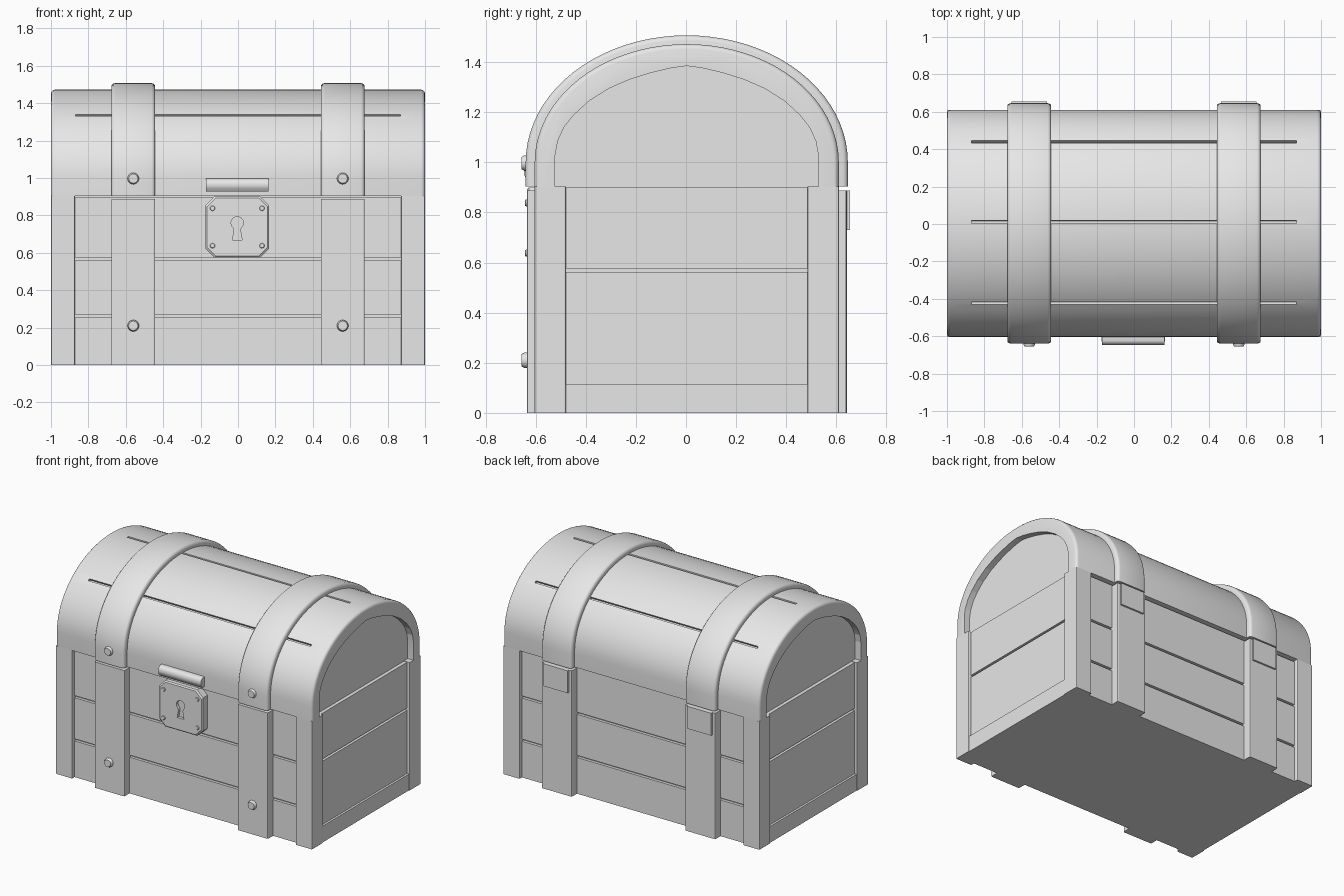
import bpy, bmesh, math
from mathutils import Matrix

if "Cube" in bpy.data.objects:
    bpy.data.objects.remove(bpy.data.objects["Cube"])

grey = bpy.data.materials.new("plain grey")
grey.diffuse_color = (0.8, 0.8, 0.8, 1)
grey.use_nodes = True
grey.node_tree.nodes["Principled BSDF"].inputs["Base Color"].default_value = grey.diffuse_color
YC = 0.003  # depth centre of the chest body


def finish(name, bm, smooth=False):
    bmesh.ops.recalc_face_normals(bm, faces=bm.faces)
    me = bpy.data.meshes.new(name)
    bm.to_mesh(me)
    bm.free()
    me.materials.append(grey)
    ob = bpy.data.objects.new(name, me)
    bpy.context.collection.objects.link(ob)
    if smooth:
        shade(ob)
    return ob


def shade(ob):
    bpy.ops.object.select_all(action='DESELECT')
    ob.select_set(True)
    bpy.context.view_layer.objects.active = ob
    bpy.ops.object.shade_smooth_by_angle(angle=math.radians(35))


def box(name, x, y, z, bevel=0.0):
    bm = bmesh.new()
    bmesh.ops.create_cube(bm, size=1)
    for v in bm.verts:
        for i, r in enumerate((x, y, z)):
            v.co[i] = (r[0] + r[1]) / 2 + v.co[i] * (r[1] - r[0])
    if bevel:
        # round only the upright edges
        es = [e for e in bm.edges if abs(e.verts[0].co.z - e.verts[1].co.z) > 1e-4]
        bmesh.ops.bevel(bm, geom=es, offset=bevel, segments=2, profile=0.5, affect='EDGES')
    return finish(name, bm)


def loft(name, rings, smooth=False):
    """Skin a list of matching closed point rings and cap both ends."""
    bm = bmesh.new()
    vs = [[bm.verts.new(p) for p in r] for r in rings]
    n = len(vs[0])
    for a, b in zip(vs, vs[1:]):
        for i in range(n):
            j = (i + 1) % n
            bm.faces.new((a[i], a[j], b[j], b[i]))
    bm.faces.new(vs[0])
    bm.faces.new(vs[-1])
    return finish(name, bm, smooth)


def arch(a, b, z0, inset):
    """Upright sides with an elliptical top."""
    a, b = a - inset, b - inset
    pts = [(YC + a, z0)]
    for i in range(41):
        t = math.pi * i / 40
        pts.append((YC + a * math.cos(t), 1.0 + b * math.sin(t)))
    return pts + [(YC - a, z0)]


def arch_bar(name, x0, x1, a, b, r):
    steps = [(r * (1 - math.cos(t)), r * (1 - math.sin(t)))
             for t in (0, math.pi / 6, math.pi / 3, math.pi / 2)]
    secs = [(x0 + d, i) for d, i in steps] + [(x1 - d, i) for d, i in reversed(steps)]
    return loft(name, [[(x, y, z) for y, z in arch(a, b, 0.903, i)] for x, i in secs], True)


def cut(target, cutters):
    for c in cutters:
        m = target.modifiers.new("cut", 'BOOLEAN')
        m.operation, m.solver, m.object = 'DIFFERENCE', 'EXACT', c
        bpy.context.view_layer.objects.active = target
        bpy.ops.object.modifier_apply(modifier=m.name)
        bpy.data.objects.remove(c)


def disc(name, x, y0, y1, z, r, n=16):
    """Short round stud along y, slightly domed at its front (y0)."""
    rings = []
    for y, k in ((y1, 1), (y0 + (y1 - y0) * 0.3, 1), (y0, 0.8)):
        rings.append([(x + r * k * math.cos(2 * math.pi * i / n), y,
                       z + r * k * math.sin(2 * math.pi * i / n)) for i in range(n)])
    return loft(name, rings, True)


# Body core and planks
box("body_core", (-0.955, 0.955), (YC - 0.56, YC + 0.56), (0, 0.904))
for i, z in enumerate(((0, 0.255), (0.27, 0.56), (0.575, 0.895))):
    box(f"long_plank_{i}", (-0.9, 0.9), (YC - 0.58, YC + 0.58), z)
for s, side in ((-1, "left"), (1, "right")):
    ends = sorted((s * 0.9, s * 0.98))
    for i, z in enumerate(((0.0, 0.562), (0.577, 0.9))):
        box(f"{side}_end_plank_{i}", ends, (YC - 0.5, YC + 0.5), z)
    box(f"{side}_base_rail", sorted((s * 0.9, s * 0.995)), (YC - 0.49, YC + 0.49), (0, 0.115))
    # Corner posts
    for t, face in ((-1, "front"), (1, "back")):
        box(f"{face}_{side}_post", sorted((s * 0.872, s)),
            sorted((YC + t * 0.482, YC + t * 0.607)), (0, 0.903), 0.006)

# Barrel lid with recessed ends and plank grooves
lid = arch_bar("lid", -1, 1, 0.607, 0.472, 0.02)
half = [(0.525, 0.8), (0.525, 1.03), (0.515, 1.085), (0.49, 1.14), (0.45, 1.19),
        (0.39, 1.245), (0.31, 1.295), (0.23, 1.33), (0.145, 1.357), (0.06, 1.377)]
gable = half + [(0, 1.385)] + [(-y, z) for y, z in reversed(half)]
cutters = []
for s in (-1, 1):
    cutters.append(loft("recess_cutter", [[(x, y + YC, z) for y, z in gable]
                                          for x in (s * 0.955, s * 1.1)]))
for y in (-0.424, 0.01, 0.44):
    top = 1 + 0.472 * math.sqrt(1 - ((y - YC) / 0.607) ** 2)
    c = box("groove_cutter", (-0.868, 0.868), (-0.0075, 0.0075), (-0.02, 0.05))
    tilt = math.atan2((y - YC) / 0.607 ** 2, (top - 1) / 0.472 ** 2)
    c.data.transform(Matrix.Translation((0, y, top)) @ Matrix.Rotation(-tilt, 4, 'X'))
    cutters.append(c)
cut(lid, cutters)
shade(lid)

# Straps, rivets and hinge plates
for s, side in ((-1, "left"), (1, "right")):
    x0, x1 = sorted((s * 0.56 - 0.1175, s * 0.56 + 0.1175))
    arch_bar(f"{side}_lid_strap", x0, x1, 0.643, 0.507, 0.02)
    box(f"{side}_front_strap", (x0, x1), (-0.635, -0.56), (0, 0.888), 0.008)
    box(f"{side}_back_strap", (x0, x1), (0.56, 0.642), (0, 0.888), 0.008)
    box(f"{side}_hinge_plate", (s * 0.56 - 0.095, s * 0.56 + 0.095), (0.62, 0.655), (0.73, 0.888))
    for z in (0.21, 0.997):
        disc(f"{side}_rivet", s * 0.56, -0.656, -0.62, z, 0.031)

# Lock plate with chamfered corners and keyhole
LX, LZ, w, h, c = -0.004, 0.738, 0.17, 0.162, 0.045


def plate(y, k):
    a, b = w - k, h - k
    pts = [(a, b - c), (a - c, b), (c - a, b), (-a, b - c),
           (-a, c - b), (c - a, -b), (a - c, -b), (a, c - b)]
    return [(LX + x, y, LZ + z) for x, z in pts]


lock = loft("lock_plate", [plate(-0.56, 0), plate(-0.627, 0), plate(-0.635, 0.008)])
angles = [math.radians(-50 + 280 * i / 14) for i in range(15)]
key = [(0.033 * math.cos(t), 0.022 + 0.033 * math.sin(t)) for t in angles]
key += [(-0.016, -0.015), (-0.026, -0.07), (0.026, -0.07), (0.016, -0.015)]
cut(lock, [loft("keyhole_cutter", [[(LX + x, y, LZ + z) for x, z in key] for y in (-0.7, -0.615)])])
for sx in (-1, 1):
    for sz in (-1, 1):
        disc("lock_rivet", LX + sx * 0.132, -0.642, -0.63, LZ + sz * 0.1, 0.014, 12)

# Rounded hasp above the lock
prof = [(-0.59, 0.927), (-0.632, 0.927)]
prof += [(-0.622 - 0.026 * math.cos(t), 0.963 + 0.033 * math.sin(t))
         for t in (math.radians(a) for a in range(-50, 91, 20))]
prof += [(-0.59, 0.996)]
loft("hasp", [[(x, y, z) for y, z in prof] for x in (-0.17, 0.163)], True)
